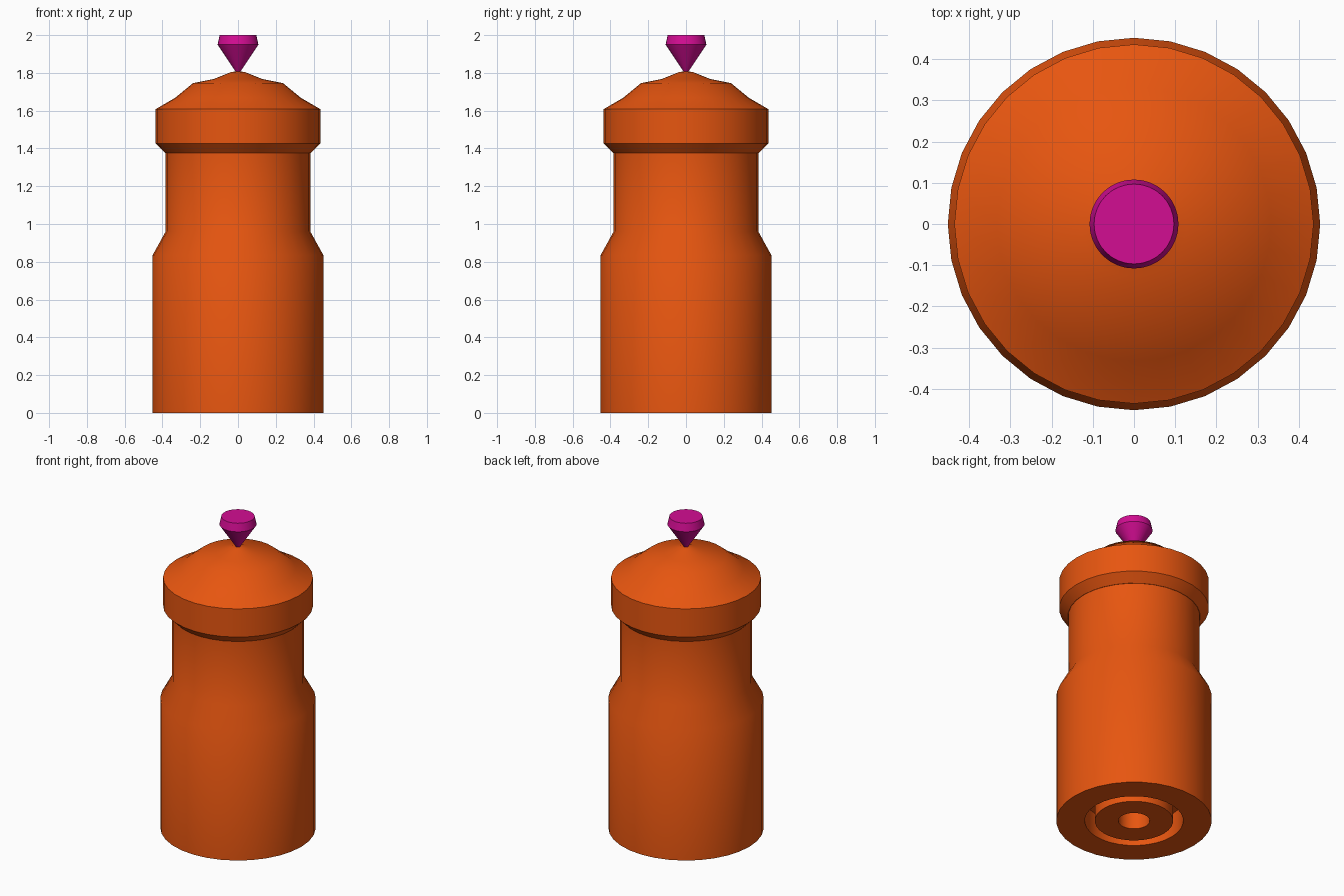
import bpy
import bmesh
import math

SIDES = 32

cube = bpy.data.objects.get("Cube")
if cube:
    bpy.data.objects.remove(cube, do_unlink=True)


def material(name, rgb):
    mat = bpy.data.materials.new(name)
    mat.use_nodes = True
    mat.diffuse_color = (*rgb, 1)
    mat.node_tree.nodes["Principled BSDF"].inputs["Base Color"].default_value = (*rgb, 1)
    return mat


def lathe(name, profile, mat):
    """Turn a (radius, height) profile around the z axis."""
    bm = bmesh.new()
    verts = [bm.verts.new((r, 0, z)) for r, z in profile]
    edges = [bm.edges.new(pair) for pair in zip(verts, verts[1:])]
    bmesh.ops.spin(bm, geom=verts + edges, cent=(0, 0, 0), axis=(0, 0, 1),
                   angle=math.tau, steps=SIDES, use_duplicate=False)
    bmesh.ops.remove_doubles(bm, verts=bm.verts, dist=0.0001)
    bmesh.ops.recalc_face_normals(bm, faces=bm.faces)
    mesh = bpy.data.meshes.new(name)
    bm.to_mesh(mesh)
    bm.free()
    mesh.materials.append(mat)
    obj = bpy.data.objects.new(name, mesh)
    bpy.context.collection.objects.link(obj)
    bpy.ops.object.select_all(action="DESELECT")
    obj.select_set(True)
    bpy.context.view_layer.objects.active = obj
    bpy.ops.object.shade_smooth_by_angle(angle=math.radians(30))
    return obj


orange = material("orange", (0.8, 0.092, 0.005))
magenta = material("magenta", (0.65, 0.004, 0.29))

# Body with a central bore and a ring groove in its base
lathe("body", [
    (0, 0.3), (0.092, 0.3), (0.092, 0),
    (0.228, 0), (0.228, 0.15), (0.287, 0.15), (0.287, 0),
    (0.452, 0), (0.452, 0.835), (0.383, 0.96), (0.383, 1.375), (0, 1.375),
], orange)

# Flared head with a domed top
lathe("head", [
    (0, 1.375), (0.385, 1.375), (0.436, 1.427), (0.436, 1.608),
    (0.333, 1.668), (0.238, 1.746), (0.127, 1.768), (0.037, 1.804), (0, 1.81),
], orange)

# Tapered knob
lathe("knob", [
    (0, 1.79), (0.012, 1.806), (0.108, 1.95), (0.097, 2), (0, 2),
], magenta)
